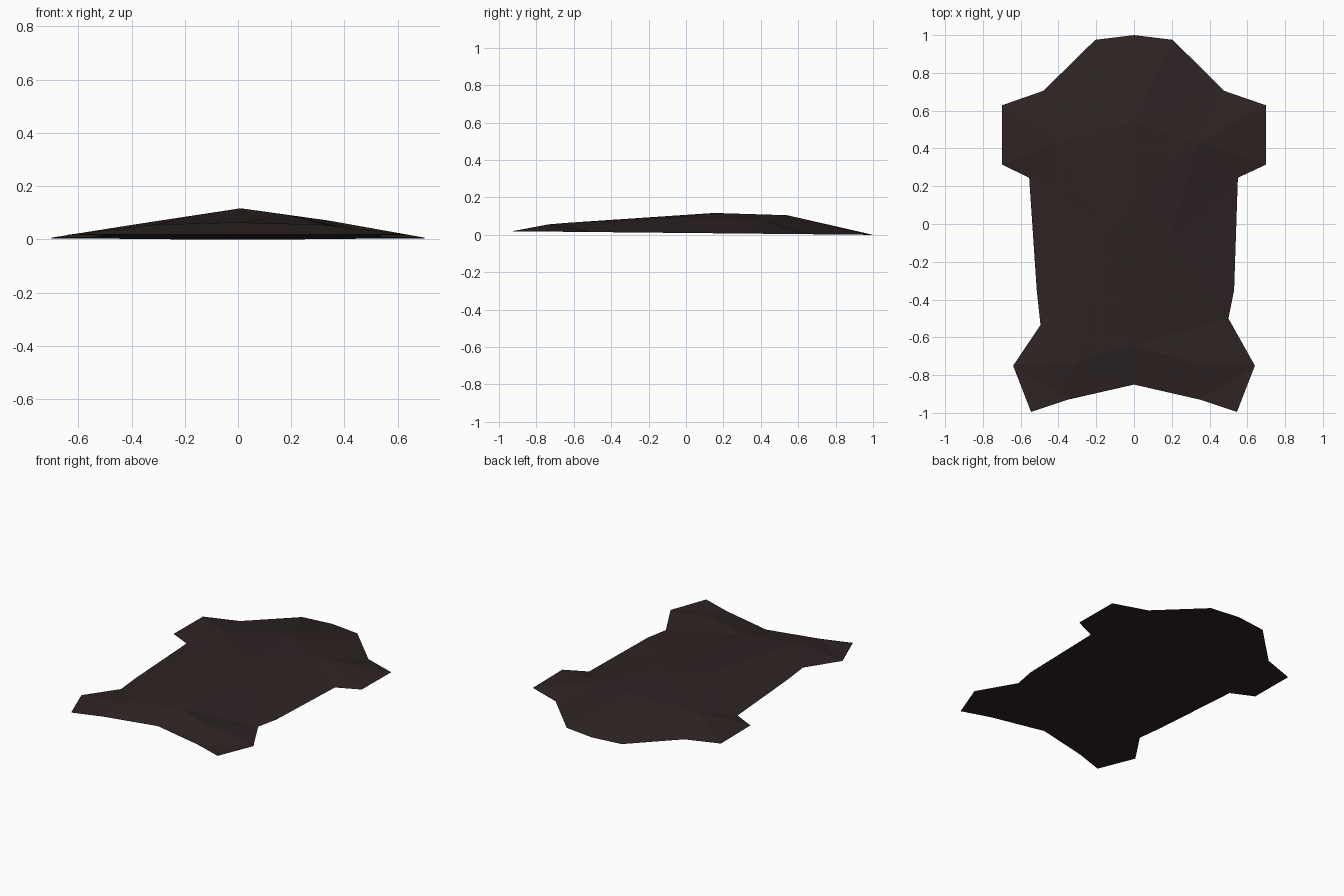
import bpy, bmesh
from mathutils import Vector
from mathutils.geometry import delaunay_2d_cdt

if "Cube" in bpy.data.objects:
    bpy.data.objects.remove(bpy.data.objects["Cube"])

# Hide outline seen from above: right side from neck to rump, left side back up
right = [(0, 1), (.205, .975), (.477, .705), (.70, .628), (.70, .315), (.55, .245),
         (.53, -.35), (.50, -.50), (.64, -.75), (.545, -.995), (.35, -.93)]
left = [(0, -.85), (-.35, -.93), (-.545, -.995), (-.64, -.75), (-.495, -.535),
        (-.515, -.35), (-.555, .245), (-.70, .315), (-.70, .628), (-.48, .705),
        (-.205, .975)]
outline = right + left

# Raised points: spine, shoulders, flanks, hips
ridge = [(0, .54, .105), (.01, .15, .117), (0, -.64, .064),
         (.34, .43, .071), (-.39, .43, .056),
         (.19, -.07, .091), (-.16, -.02, .091),
         (.31, -.735, .056), (-.31, -.735, .056)]
creases = [(0, 1), (1, 2), (0, 3), (0, 4), (1, 5), (5, 3), (5, 2), (1, 6),
           (6, 4), (6, 8), (2, 7), (2, 8)]


def base_z(y):
    """Slightly tilted flat underside."""
    return .01 * (1 - y)


n = len(outline)
pts = [Vector((x, y, base_z(y))) for x, y in outline] + [Vector(p) for p in ridge]
edges = [(i, (i + 1) % n) for i in range(n)] + [(a + n, b + n) for a, b in creases]
co, _, faces, orig, _, _ = delaunay_2d_cdt([p.xy for p in pts], edges, [], 1, 1e-5)

bm = bmesh.new()
verts = []
for c, ids in zip(co, orig):
    z = pts[ids[0]].z if ids else .09
    verts.append(bm.verts.new((c.x, c.y, z)))
for f in faces:
    # keep only triangles lying inside the hide outline
    c = sum((co[i] for i in f), Vector((0, 0))) / len(f)
    inside = False
    for i in range(n):
        (x1, y1), (x2, y2) = outline[i], outline[(i + 1) % n]
        if (y1 > c.y) != (y2 > c.y) and c.x < x1 + (c.y - y1) * (x2 - x1) / (y2 - y1):
            inside = not inside
    if inside:
        face = bm.faces.new([verts[i] for i in f])
        face.normal_update()
        if face.normal.z < 0:
            face.normal_flip()

# Flat underside, closing the hide
rim = [bm.verts.new(pts[i]) for i in range(n)]
bottom = bm.faces.new(rim)
bottom.normal_update()
if bottom.normal.z > 0:
    bottom.normal_flip()
bmesh.ops.triangulate(bm, faces=[bottom])
bmesh.ops.remove_doubles(bm, verts=bm.verts, dist=1e-4)

mesh = bpy.data.meshes.new("hide_rug")
bm.to_mesh(mesh)
bm.free()
fur = bpy.data.materials.new("dark brown hide")
fur.diffuse_color = (.027, .0175, .0168, 1)
fur.use_nodes = True
fur.node_tree.nodes["Principled BSDF"].inputs["Base Color"].default_value = fur.diffuse_color
mesh.materials.append(fur)
bpy.context.collection.objects.link(bpy.data.objects.new("hide_rug", mesh))
